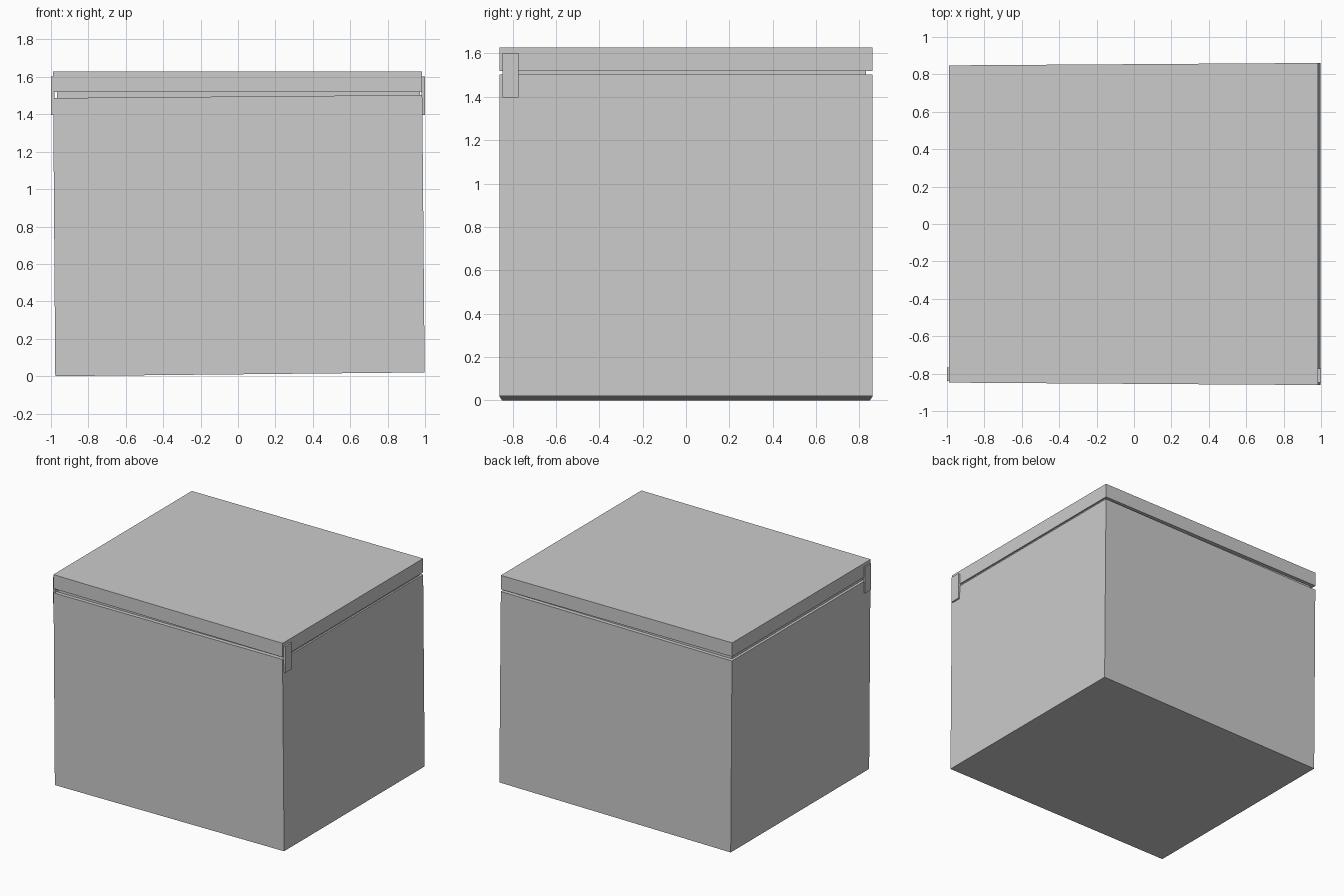
import bpy, bmesh

if "Cube" in bpy.data.objects:
    bpy.data.objects.remove(bpy.data.objects["Cube"])


def tapered_box(name, left, right, y_left, y_right):
    """Box whose left/right ends are ((x, z) low, (x, z) high) with own half depths."""
    bm = bmesh.new()
    rings = []
    for end, (y0, y1) in ((left, y_left), (right, y_right)):
        (xb, zb), (xt, zt) = end
        rings.append([bm.verts.new(c) for c in
                      ((xb, y0, zb), (xb, y1, zb), (xt, y1, zt), (xt, y0, zt))])
    a, b = rings
    bm.faces.new(a)
    bm.faces.new(b[::-1])
    for i in range(4):
        j = (i + 1) % 4
        bm.faces.new((a[i], b[i], b[j], a[j]))
    bmesh.ops.recalc_face_normals(bm, faces=bm.faces[:])
    mesh = bpy.data.meshes.new(name)
    bm.to_mesh(mesh)
    bm.free()
    obj = bpy.data.objects.new(name, mesh)
    bpy.context.collection.objects.link(obj)
    return obj


# Main body, very slightly tilted and narrower on the left
tapered_box("box_body",
            ((-0.977, 0.0), (-0.988, 1.487)), ((0.998, 0.02), (0.985, 1.503)),
            (-0.848, 0.848), (-0.861, 0.861))

# Recessed neck visible in the gap under the lid
tapered_box("inner_neck",
            ((-0.968, 1.46), (-0.968, 1.54)), ((0.972, 1.46), (0.972, 1.54)),
            (-0.82, 0.82), (-0.83, 0.83))

# Flat lid
tapered_box("lid",
            ((-0.99, 1.52), (-0.99, 1.628)), ((0.985, 1.52), (0.985, 1.628)),
            (-0.848, 0.848), (-0.861, 0.861))

# Latch tabs on both sides near the front
for side, name in ((-1, "left_latch"), (1, "right_latch")):
    inner, outer = 0.98 * side, 0.999 * side
    x0, x1 = sorted((inner, outer))
    y = (-0.847, -0.772) if side > 0 else (-0.84, -0.768)
    tapered_box(name, ((x0, 1.397), (x0, 1.602)), ((x1, 1.397), (x1, 1.602)), y, y)
